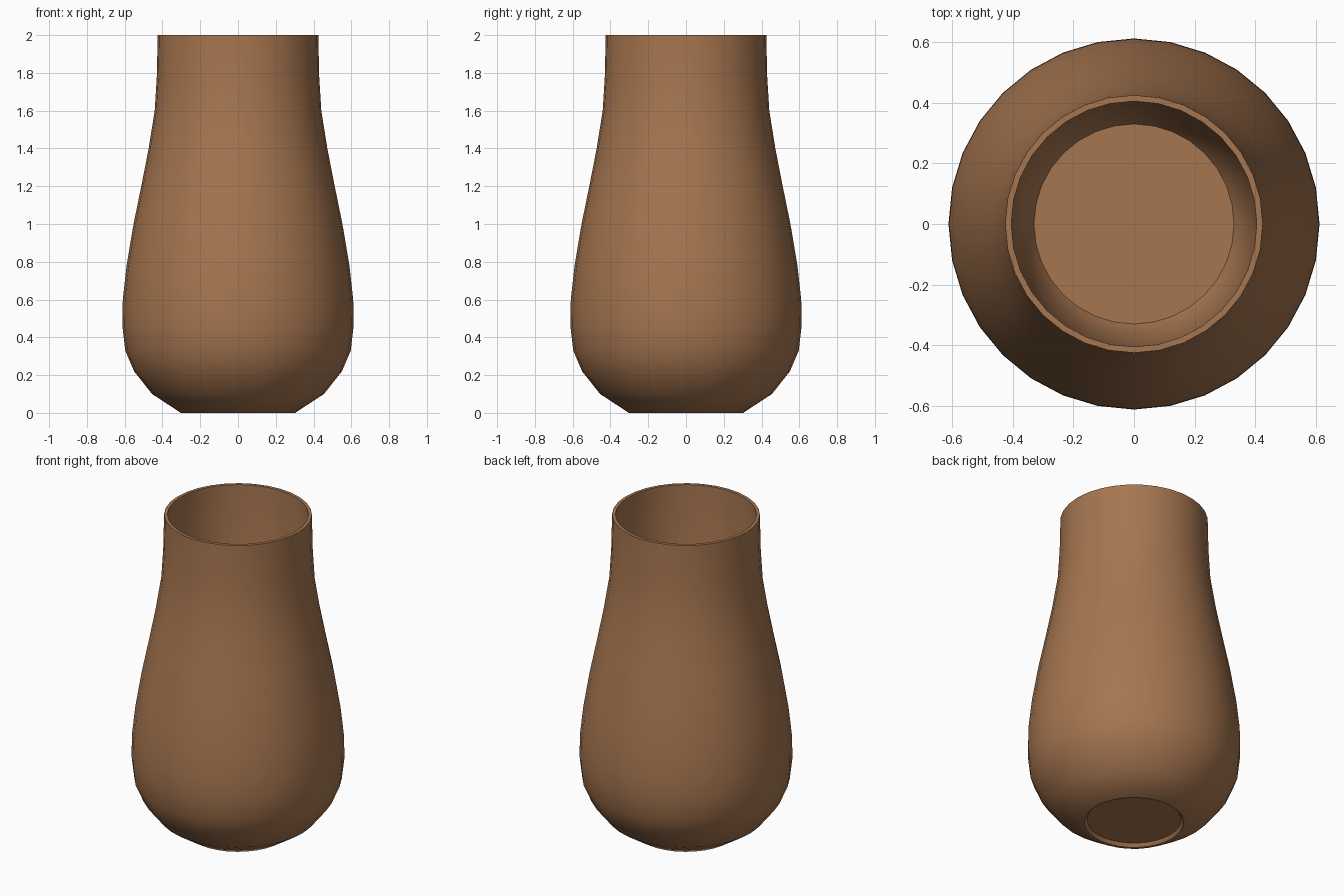
import bpy, bmesh, math

cube = bpy.data.objects.get("Cube")
if cube:
    bpy.data.objects.remove(cube, do_unlink=True)

SIDES = 32

# Warm brown clay
clay = bpy.data.materials.new("brown_clay")
clay.use_nodes = True
colour = (0.38, 0.18, 0.08, 1)
clay.diffuse_color = colour
clay.node_tree.nodes["Principled BSDF"].inputs["Base Color"].default_value = colour

# Half section (radius, height): recessed base, foot, belly, neck, rim
outside = [(0, 0.02), (0.27, 0.02), (0.285, 0), (0.302, 0), (0.455, 0.1),
           (0.55, 0.22), (0.597, 0.33), (0.612, 0.46), (0.61, 0.6),
           (0.59, 0.78), (0.553, 1.0), (0.512, 1.2), (0.473, 1.4),
           (0.441, 1.6), (0.43, 1.78), (0.425, 2.0)]
# Straight bore from the rim down to the floor
inside = [(0.405, 2.0), (0.365, 0.14), (0.33, 0.08), (0, 0.08)]


def lathe(name, section):
    bm = bmesh.new()
    verts = [bm.verts.new((r, 0, z)) for r, z in section]
    edges = [bm.edges.new(pair) for pair in zip(verts, verts[1:])]
    bmesh.ops.spin(bm, geom=verts + edges, cent=(0, 0, 0), axis=(0, 0, 1),
                   angle=math.tau, steps=SIDES, use_merge=True)
    bmesh.ops.remove_doubles(bm, verts=bm.verts, dist=0.0005)
    bmesh.ops.recalc_face_normals(bm, faces=bm.faces)
    mesh = bpy.data.meshes.new(name)
    bm.to_mesh(mesh)
    bm.free()
    mesh.materials.append(clay)
    obj = bpy.data.objects.new(name, mesh)
    bpy.context.collection.objects.link(obj)
    return obj


vase = lathe("vase", outside + inside)

# Smooth body with crisp rim and foot
bpy.ops.object.select_all(action='DESELECT')
vase.select_set(True)
bpy.context.view_layer.objects.active = vase
bpy.ops.object.shade_smooth_by_angle(angle=math.radians(40))
